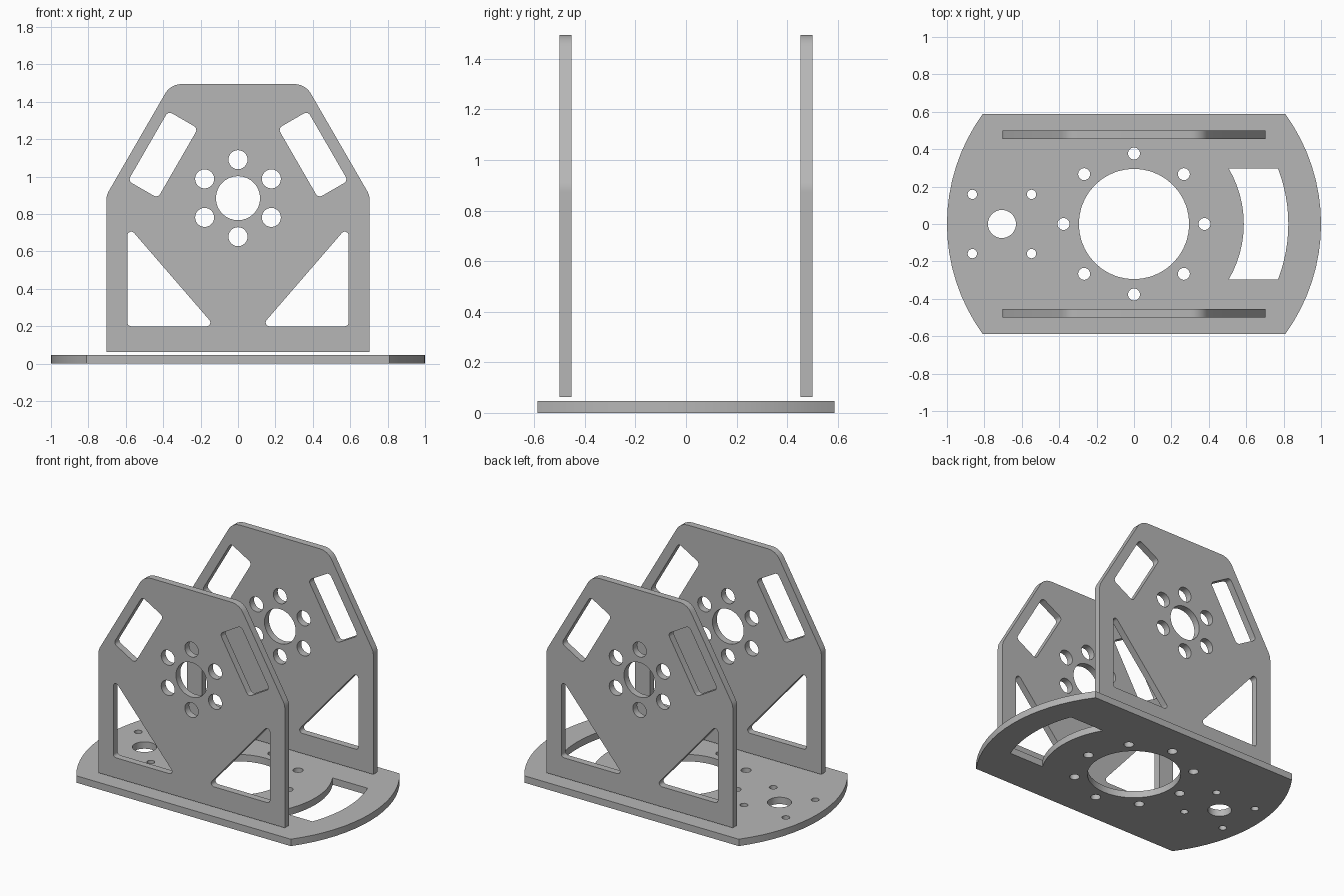
import bpy
import bmesh
from math import sin, cos, tan, pi, asin, radians
from mathutils import Vector

if "Cube" in bpy.data.objects:
    bpy.data.objects.remove(bpy.data.objects["Cube"], do_unlink=True)

GREY = (0.47, 0.47, 0.47, 1)
metal = bpy.data.materials.new("grey_metal")
metal.use_nodes = True
metal.diffuse_color = GREY
metal.node_tree.nodes["Principled BSDF"].inputs["Base Color"].default_value = GREY


def arc(cx, cy, r, a0, a1, n):
    return [Vector((cx + r * cos(a0 + (a1 - a0) * i / n),
                    cy + r * sin(a0 + (a1 - a0) * i / n))) for i in range(n + 1)]


def circle(cx, cy, r, n=32):
    return arc(cx, cy, r, 0, 2 * pi, n)[:-1]


def ring(cx, cy, ring_r, r, count, start=0.0):
    return [circle(cx + ring_r * cos(start + 2 * pi * i / count),
                   cy + ring_r * sin(start + 2 * pi * i / count), r, 24)
            for i in range(count)]


def rounded(corners, steps=6):
    """Round each (x, y, radius) corner of a polygon with a true fillet."""
    out = []
    for i, (x, y, r) in enumerate(corners):
        p = Vector((x, y))
        if r == 0:
            out.append(p)
            continue
        a = (Vector(corners[i - 1][:2]) - p).normalized()
        b = (Vector(corners[(i + 1) % len(corners)][:2]) - p).normalized()
        half = a.angle(b) / 2
        centre = p + (a + b).normalized() * (r / sin(half))
        start = p + a * (r / tan(half)) - centre
        end = p + b * (r / tan(half)) - centre
        for k in range(steps + 1):
            t = k / steps
            w = pi - 2 * half
            out.append(centre + (start * sin((1 - t) * w) + end * sin(t * w)) / sin(w))
    return out


def mirror(points):
    return [Vector((-p.x, p.y)) for p in points]


def plate(name, loops, thickness, location, upright=False):
    """Fill an outline with holes and give it thickness."""
    curve = bpy.data.curves.new(name + "_profile", "CURVE")
    curve.dimensions = "2D"
    curve.fill_mode = "BOTH"
    curve.extrude = thickness / 2
    for loop in loops:
        spline = curve.splines.new("POLY")
        spline.points.add(len(loop) - 1)
        for point, p in zip(spline.points, loop):
            point.co = (p.x, p.y, 0, 1)
        spline.use_cyclic_u = True
    temp = bpy.data.objects.new(name + "_profile", curve)
    bpy.context.collection.objects.link(temp)
    bpy.context.view_layer.update()
    graph = bpy.context.evaluated_depsgraph_get()
    mesh = bpy.data.meshes.new_from_object(temp.evaluated_get(graph))
    bpy.data.objects.remove(temp, do_unlink=True)
    bm = bmesh.new()
    bm.from_mesh(mesh)
    bmesh.ops.remove_doubles(bm, verts=bm.verts, dist=0.0001)
    bmesh.ops.recalc_face_normals(bm, faces=bm.faces)
    bm.to_mesh(mesh)
    bm.free()
    mesh.materials.clear()
    mesh.materials.append(metal)
    obj = bpy.data.objects.new(name, mesh)
    bpy.context.collection.objects.link(obj)
    obj.location = location
    if upright:
        obj.rotation_euler.x = pi / 2
    bpy.ops.object.select_all(action="DESELECT")
    obj.select_set(True)
    bpy.context.view_layer.objects.active = obj
    bpy.ops.object.shade_smooth_by_angle(angle=radians(30))


# Base: disc trimmed front and back, with bore, bolt holes and curved window
trim = asin(0.587)
right_end = arc(0, 0, 1, -trim, trim, 16)
left_end = arc(0, 0, 1, pi - trim, pi + trim, 16)
inner, outer = asin(0.297 / 0.587), asin(0.297 / 0.825)
window = arc(0, 0, 0.825, -outer, outer, 12) + arc(0, 0, 0.587, inner, -inner, 12)
base_loops = [right_end + left_end, circle(0, 0, 0.295, 40), window,
              circle(-0.706, 0, 0.075)]
base_loops += ring(0, 0, 0.377, 0.032, 8)
base_loops += ring(-0.706, 0, 0.224, 0.025, 4, pi / 4)
plate("base_plate", base_loops, 0.047, (0, 0, 0.0235))

# Side plates: tapered outline with bore, bolt ring, slots and triangles
half_outline = [(0.704, 0.063, 0), (0.704, 0.9, 0.1), (0.36, 1.495, 0.1)]
outline = rounded(half_outline + [(-x, z, r) for x, z, r in reversed(half_outline)])

along = Vector((0.5, -sin(pi / 3))) * 0.215
across = Vector((sin(pi / 3), 0.5)) * 0.092
slot = rounded([(*(Vector((0.401, 1.118)) + along * i + across * j), 0.025)
                for i, j in ((-1, -1), (1, -1), (1, 1), (-1, 1))])
triangle = rounded([(0.124, 0.2, 0.02), (0.591, 0.2, 0.02), (0.591, 0.74, 0.02)])

side_loops = [outline, slot, mirror(slot), triangle, mirror(triangle),
              circle(0, 0.885, 0.118)]
side_loops += ring(0, 0.885, 0.206, 0.051, 6, pi / 2)
for name, y in (("front_side_plate", -0.477), ("back_side_plate", 0.477)):
    plate(name, side_loops, 0.047, (0, y, 0), upright=True)
